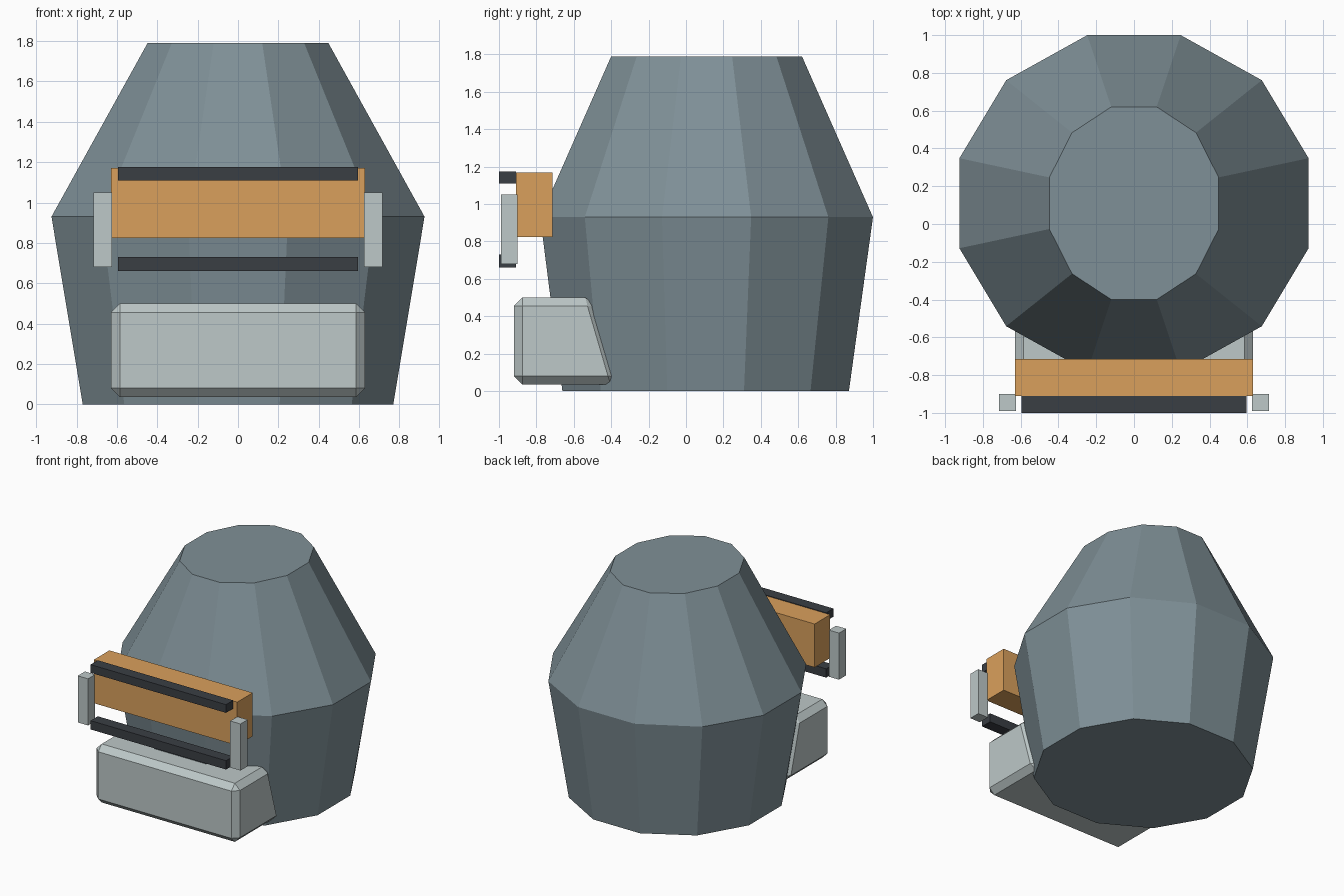
import bpy, bmesh, math

if "Cube" in bpy.data.objects:
    bpy.data.objects.remove(bpy.data.objects["Cube"])


def material(name, rgb):
    lin = [((c / 255 + 0.055) / 1.055) ** 2.4 for c in rgb]
    m = bpy.data.materials.new(name)
    m.diffuse_color = (*lin, 1)
    m.use_nodes = True
    m.node_tree.nodes["Principled BSDF"].inputs["Base Color"].default_value = m.diffuse_color
    return m


SLATE = material("slate_blue", (127, 144, 151))
ORANGE = material("orange", (218, 160, 92))
PALE = material("pale_grey", (189, 200, 200))
DARK = material("dark_grey", (58, 62, 68))


def finish(name, bm, mat):
    bmesh.ops.recalc_face_normals(bm, faces=bm.faces)
    me = bpy.data.meshes.new(name)
    bm.to_mesh(me)
    bm.free()
    me.materials.append(mat)
    ob = bpy.data.objects.new(name, me)
    bpy.context.collection.objects.link(ob)
    return ob


def box(name, x, y, z, mat):
    """Box from (min, max) ranges on each axis."""
    bm = bmesh.new()
    bmesh.ops.create_cube(bm, size=1)
    for v in bm.verts:
        v.co = [r[0] if c < 0 else r[1] for c, r in zip(v.co, (x, y, z))]
    return finish(name, bm, mat)


# Twelve-sided barrel body: (z, x radius, y radius, y centre) per ring
SIDES = 12
bm = bmesh.new()
rings = []
for z, rx, ry, cy in ((0, 0.797, 0.793, 0.105),
                      (0.93, 0.957, 0.921, 0.11),
                      (1.79, 0.464, 0.528, 0.11)):
    angles = [math.radians(15 + 30 * i) for i in range(SIDES)]
    rings.append([bm.verts.new((rx * math.cos(a), cy + ry * math.sin(a), z))
                  for a in angles])
for low, high in zip(rings, rings[1:]):
    for i in range(SIDES):
        j = (i + 1) % SIDES
        bm.faces.new((low[i], low[j], high[j], high[i]))
bm.faces.new(rings[0][::-1])
bm.faces.new(rings[-1])
finish("body", bm, SLATE)

# Chamfered front block with a slanted back
bm = bmesh.new()
profile = ((-0.92, 0.035), (-0.357, 0.035), (-0.493, 0.5), (-0.92, 0.5))
left, right = [[bm.verts.new((x, y, z)) for y, z in profile]
               for x in (-0.63, 0.63)]
bm.faces.new(left)
bm.faces.new(right[::-1])
for i in range(4):
    j = (i + 1) % 4
    bm.faces.new((left[i], left[j], right[j], right[i]))
bmesh.ops.recalc_face_normals(bm, faces=bm.faces)
bmesh.ops.bevel(bm, geom=bm.edges[:], offset=0.045, segments=1,
                affect='EDGES', profile=0.5)
finish("front_block", bm, PALE)

# Orange panel
box("front_panel", (-0.63, 0.63), (-0.91, -0.715), (0.825, 1.17), ORANGE)

# Dark horizontal rails
box("upper_rail", (-0.595, 0.595), (-1.0, -0.91), (1.11, 1.175), DARK)
box("lower_rail", (-0.595, 0.595), (-1.0, -0.91), (0.66, 0.73), DARK)

# Pale side posts
for name, s in (("left_post", -1), ("right_post", 1)):
    box(name, tuple(sorted((s * 0.625, s * 0.715))), (-0.99, -0.9),
        (0.68, 1.05), PALE)
